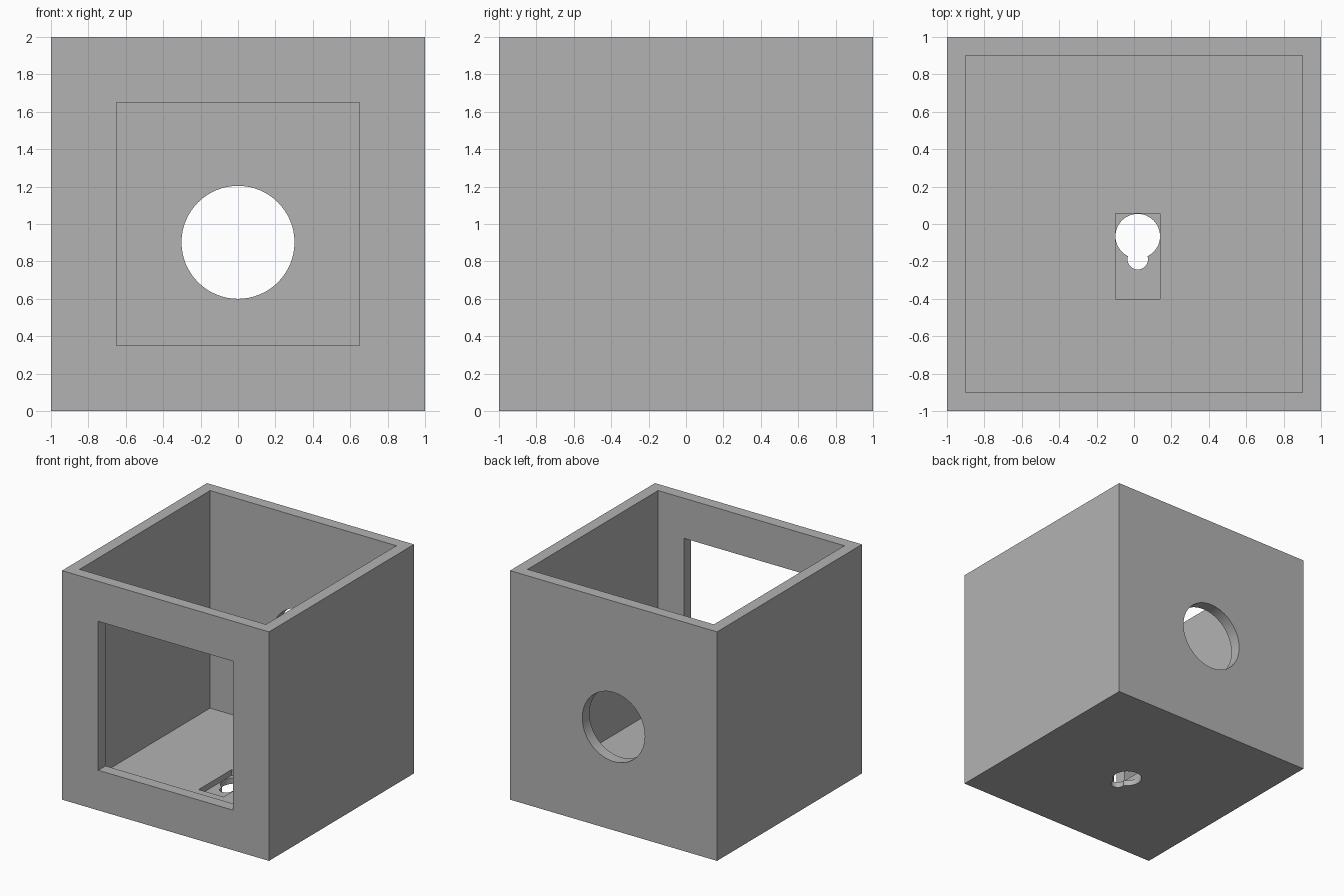
import bpy
from math import radians

if "Cube" in bpy.data.objects:
    bpy.data.objects.remove(bpy.data.objects["Cube"], do_unlink=True)

grey = bpy.data.materials.new("plain grey")
grey.use_nodes = True
colour = (0.45, 0.45, 0.45, 1)
grey.diffuse_color = colour
grey.node_tree.nodes["Principled BSDF"].inputs["Base Color"].default_value = colour


def block(name, low, high):
    centre = [(a + b) / 2 for a, b in zip(low, high)]
    bpy.ops.mesh.primitive_cube_add(size=1, location=centre)
    ob = bpy.context.object
    ob.name = name
    ob.scale = [b - a for a, b in zip(low, high)]
    bpy.ops.object.transform_apply(location=True, rotation=True, scale=True)
    ob.data.materials.append(grey)
    return ob


def rod(name, radius, centre, turn=0):
    bpy.ops.mesh.primitive_cylinder_add(vertices=64, radius=radius, depth=0.4,
                                        location=centre, rotation=(turn, 0, 0))
    ob = bpy.context.object
    ob.name = name
    bpy.ops.object.transform_apply(location=True, rotation=True, scale=True)
    ob.data.materials.append(grey)
    return ob


# Open-topped box with a wall and floor thickness of 0.1
box = block("open_box", (-1, -1, 0), (1, 1, 2))
wall = 0.1
inner = 1 - wall

cutters = [
    block("cavity_cutter", (-inner, -inner, wall), (inner, inner, 2.2)),
    # Square opening in the front wall
    block("front_window_cutter", (-0.65, -1.2, 0.35), (0.65, -0.8, 1.65)),
    # Round hole in the back wall
    rod("back_hole_cutter", 0.302, (0, 1, 0.902), radians(90)),
    # Shallow pocket in the floor, with a keyhole through it
    block("floor_pocket_cutter", (-0.1, -0.4, 0.05), (0.14, 0.055, 0.3)),
    rod("keyhole_head_cutter", 0.119, (0.02, -0.065, 0)),
    rod("keyhole_slot_cutter", 0.055, (0.02, -0.188, 0)),
]

# Cut every opening, then remove the cutters
bpy.ops.object.select_all(action="DESELECT")
box.select_set(True)
bpy.context.view_layer.objects.active = box
for cutter in cutters:
    cutter.hide_render = True
    cut = box.modifiers.new(cutter.name, "BOOLEAN")
    cut.operation = "DIFFERENCE"
    cut.solver = "EXACT"
    cut.object = cutter
    bpy.ops.object.modifier_apply(modifier=cut.name)
for cutter in cutters:
    bpy.data.objects.remove(cutter, do_unlink=True)

bpy.ops.object.shade_smooth_by_angle(angle=radians(30))
